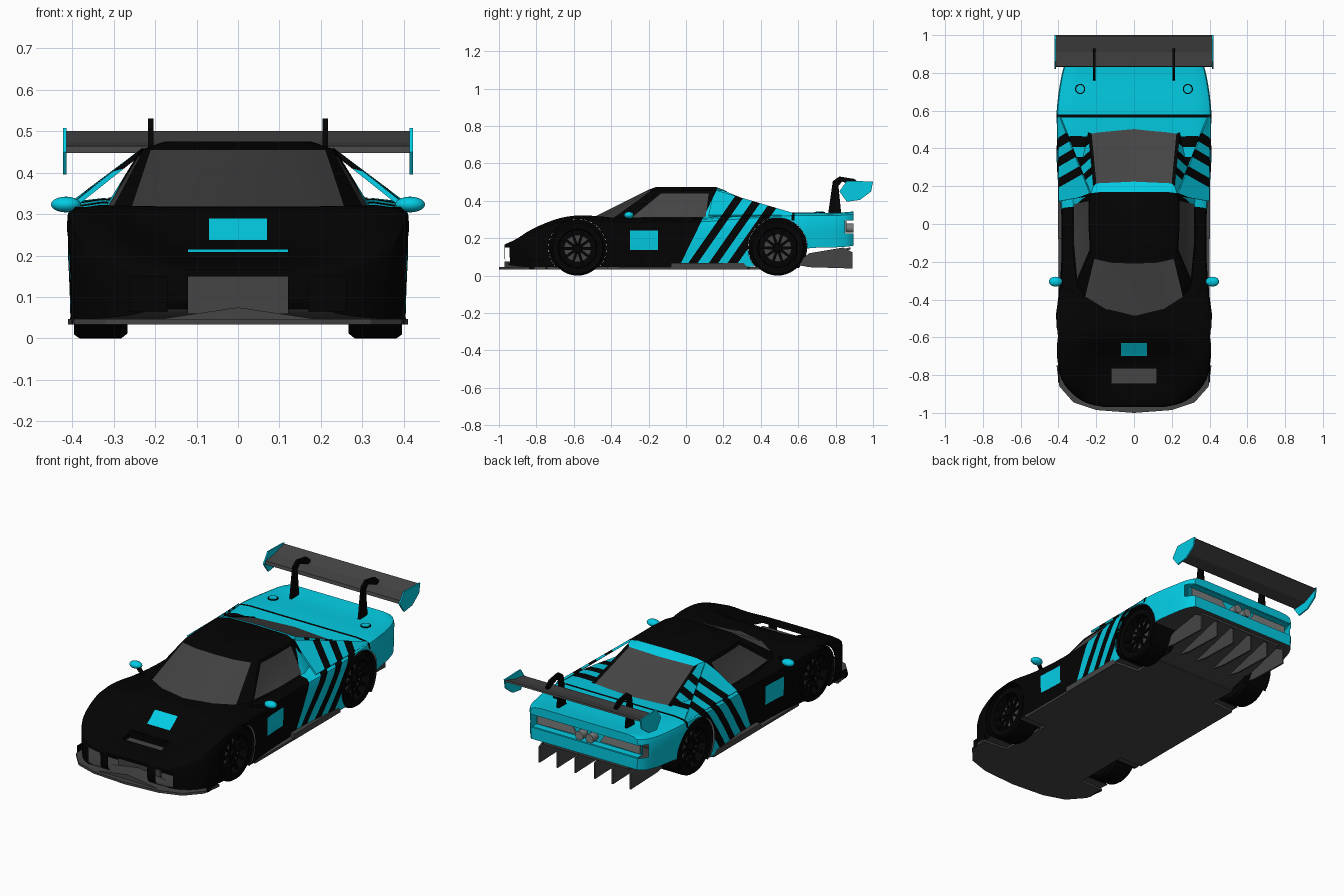
import bpy, bmesh, math
from mathutils import Vector

if "Cube" in bpy.data.objects:
    bpy.data.objects.remove(bpy.data.objects["Cube"], do_unlink=True)

BLACK, CYAN, GREY, LENS = range(4)
palette = []
for label, rgb in (("black paint", (.001, .001, .001)), ("cyan paint", (.001, .6, .77)),
                   ("carbon grey", (.058, .058, .058)), ("lamp grey", (.2, .21, .21))):
    mat = bpy.data.materials.new(label)
    mat.use_nodes = True
    mat.diffuse_color = (*rgb, 1)
    mat.node_tree.nodes["Principled BSDF"].inputs["Base Color"].default_value = (*rgb, 1)
    palette.append(mat)


def finish(name, bm, color=None, smooth=True):
    """Turn a bmesh into a named object."""
    bmesh.ops.recalc_face_normals(bm, faces=bm.faces)
    if color is not None:
        for f in bm.faces:
            f.material_index = color
    mesh = bpy.data.meshes.new(name)
    bm.to_mesh(mesh)
    bm.free()
    for mat in palette:
        mesh.materials.append(mat)
    obj = bpy.data.objects.new(name, mesh)
    bpy.context.collection.objects.link(obj)
    if smooth:
        for other in bpy.context.selected_objects:
            other.select_set(False)
        obj.select_set(True)
        bpy.context.view_layer.objects.active = obj
        bpy.ops.object.shade_smooth_by_angle(angle=math.radians(35))


def loft(bm, rings, caps=True):
    """Skin closed rings; returns one list of faces per band."""
    rows = [[bm.verts.new(p) for p in ring] for ring in rings]
    n = len(rows[0])
    bands = [[bm.faces.new((a[i], a[(i + 1) % n], b[(i + 1) % n], b[i])) for i in range(n)]
             for a, b in zip(rows, rows[1:])]
    if caps:
        bm.faces.new(rows[0])
        bm.faces.new(rows[-1])
    return bands


def prism(name, outline, axis, start, end, color):
    """Extrude an outline: (y, z) along x, (x, z) along y or (x, y) along z."""
    place = {"x": lambda p, d: (d, *p), "y": lambda p, d: (p[0], d, p[1]), "z": lambda p, d: (*p, d)}[axis]
    bm = bmesh.new()
    loft(bm, [[place(p, d) for p in outline] for d in (start, end)])
    finish(name, bm, color, False)


def box(name, x, y, z, color):
    prism(name, [(x[0], y[0]), (x[1], y[0]), (x[1], y[1]), (x[0], y[1])], "z", *z, color)


def circle(x, y, z, r, n=36):
    return [(x, y + r * math.cos(math.tau * i / n), z + r * math.sin(math.tau * i / n)) for i in range(n)]


def mirrored(half, skip_last=False):
    other = half[1:-1] if skip_last else half[1:]
    return half + [(-p[0], *p[1:]) for p in reversed(other)]


def slice_faces(bm, faces, point, normal):
    geom = set(faces)
    for f in faces:
        geom.update(f.verts)
        geom.update(f.edges)
    cut = bmesh.ops.bisect_plane(bm, geom=list(geom), dist=1e-5, plane_co=point, plane_no=normal)
    return {g for g in cut["geom"] if isinstance(g, bmesh.types.BMFace)}


def opening(bm, planes):
    """Remove the surface lying behind all the given planes."""
    faces = bm.faces[:]
    for point, normal in planes:
        faces = [f for f in slice_faces(bm, faces, point, normal)
                 if (f.calc_center_median() - Vector(point)).dot(normal) < 0]
    bmesh.ops.delete(bm, geom=faces, context="FACES")


def box_planes(low, high):
    for axis in range(3):
        normal = Vector([float(i == axis) for i in range(3)])
        yield normal * low[axis], -normal
        yield normal * high[axis], normal


# Slanted paint bands as (offset, lean): black ahead, then alternating, cyan behind
BANDS = [(-.06, .49)] + [(offset, .7) for offset in (-.035, .015, .075, .125, .175, .23)]


def paint_bands(bm):
    for offset, lean in BANDS:
        slice_faces(bm, bm.faces[:], (0, offset, 0), (0, 1, -lean))
    for f in bm.faces:
        if f.material_index == BLACK:
            c = f.calc_center_median()
            f.material_index = sum(c.y - lean * c.z > offset for offset, lean in BANDS) % 2


# Main body: y, half width, centre height, shoulder height, bottom
STATIONS = [Vector(s) for s in (
    (-.97, .15, .165, .165, .09), (-.95, .245, .175, .175, .06), (-.9, .325, .185, .2, .05),
    (-.82, .385, .2, .25, .045), (-.7, .408, .237, .3, .045), (-.6, .415, .308, .32, .045),
    (-.5, .415, .318, .32, .045), (-.38, .4, .31, .31, .045), (-.2, .385, .3, .305, .045),
    (.05, .385, .3, .307, .045), (.25, .405, .318, .322, .045), (.45, .412, .332, .336, .06),
    (.62, .408, .338, .338, .14), (.78, .385, .335, .335, .15), (.86, .36, .34, .34, .155),
    (.895, .33, .343, .343, .16))]


def body_ring(s):
    y, w, centre, top, low = s
    h = top - low
    side = [(.8, 0), (.94, .03), (.985, .08), (1, .2), (1, .5), (.985, 1)]
    return mirrored([(0, y, centre), (.4 * w, y, centre), (.62 * w, y, (centre + top) / 2)]
                    + [(k * w, y, top - drop * h) for k, drop in side])


rings = []
for i in range(len(STATIONS) - 1):
    p, a, b, q = (STATIONS[max(0, min(len(STATIONS) - 1, i + k))] for k in (-1, 0, 1, 2))
    for t in (0, 1 / 3, 2 / 3):
        rings.append(body_ring(a + (b - p) * t / 2 + (p * 2 - a * 5 + b * 4 - q) * t * t / 2
                               + (a * 3 - p - b * 3 + q) * t ** 3 / 2))
rings.append(body_ring(STATIONS[-1]))
bm = bmesh.new()
loft(bm, rings)
paint_bands(bm)
for normal, places in (((0, 1, 0), (-.7, -.63, -.3, -.15, .565, .58)),
                       ((1, 0, 0), (-.07, .07)), ((0, 0, 1), (.137, .24))):
    for d in places:
        slice_faces(bm, bm.faces[:], Vector(normal) * d, normal)
bmesh.ops.recalc_face_normals(bm, faces=bm.faces)
for f in bm.faces:
    c = f.calc_center_median()
    if f.normal.z < -.7:
        f.material_index = GREY
    elif .565 < c.y < .58 and c.z > .3:
        f.material_index = BLACK        # engine lid seam
    elif -.7 < c.y < -.63 and abs(c.x) < .07:
        f.material_index = CYAN         # hood number panel
    elif -.3 < c.y < -.15 and .137 < c.z < .24 and abs(c.x) > .3:
        f.material_index = CYAN         # door number panels

# Wheel arches, nose intakes, hood vent and tail recess
WHEELS = (("front", -.58, .145), ("rear", .49, .148))
for side in (1, -1):
    for label, y, r in WHEELS:
        hub = Vector((0, y, r + .003))
        spokes = [Vector(d) for d in circle(0, 0, 0, 1, 32)]
        opening(bm, [((side * .25, 0, 0), Vector((-side, 0, 0)))] + [(hub + d * (r + .01), d) for d in spokes])
        liner = bmesh.new()
        loft(liner, [circle(side * x, *hub.yz, k, 32) for x, k in ((.25, .02), (.25, r + .01), (.4, r + .01))], False)
        opening(liner, [((0, 0, .04), Vector((0, 0, 1)))])
        finish("arch_liner", liner, BLACK)
    low, high = sorted((side * .17, side * .26))
    opening(bm, box_planes((low, -2, .065), (high, -.83, .15)))
opening(bm, box_planes((-.12, -2, .06), (.12, -.85, .15)))
opening(bm, box_planes((-.12, -.845, .17), (.12, -.765, .5)))
opening(bm, box_planes((-1, .85, .225), (1, 2, .296)))
finish("body", bm)
box("radiator", (-.13, .13), (-.87, -.86), (.047, .16), GREY)
box("intake_back", (-.29, .29), (-.8, -.79), (.047, .16), BLACK)
box("vent_duct", (-.13, .13), (-.86, -.75), (.162, .17), GREY)
box("vent_wall", (-.14, .14), (-.764, -.755), (.165, .208), BLACK)
prism("tail_panel", [(.84, .221), (.888, .221), (.888, .226), (.85, .226), (.85, .295), (.888, .295),
                     (.888, .3), (.84, .3)], "x", -.325, .325, CYAN)

# Cabin with glass inset into its panels
base = [(0, -.52), (.15, -.48), (.262, -.4), (.31, -.33), (.33, -.1), (.33, .12), (.25, .57), (0, .6)]
roof = [(0, -.21), (.12, -.205), (.21, -.185), (.228, -.14), (.235, -.02), (.235, .14), (.215, .2), (0, .21)]
crown = [(x * .75, y * .75) for x, y in roof]
bm = bmesh.new()
bands = loft(bm, [mirrored([(x, y, z) for x, y in ring], True)
                  for ring, z in ((base, .3), (roof, .455), (crown, .475))])
for panel, margin in (((0, 1, 12, 13), .017), ((3, 4), .017), ((9, 10), .017), ((6, 7), .017)):
    faces = [bands[0][i] for i in panel]
    bmesh.ops.inset_region(bm, faces=faces, thickness=margin, depth=-.004, use_even_offset=True)
    for f in faces:
        f.material_index = GREY
paint_bands(bm)
for f in bm.faces:
    c = f.calc_center_median()
    if f.material_index == CYAN and c.y > .22 and abs(c.x) < .26:
        f.material_index = BLACK        # rear window frame
finish("cabin", bm)

# Triangular sail panels from the roof corners down to the rear fenders
for side in (1, -1):
    bm = bmesh.new()
    sail = []
    for i in range(9):
        t = i / 8
        foot = Vector((.4, .12 + .45 * t, .325))
        top = Vector((.23, .15 + .42 * t, .46)).lerp(Vector((.4, .15 + .42 * t, .332)), t * .97)
        line = [top, top.lerp(foot, .5), foot]
        line += [p - Vector((.007, 0, .009)) for p in reversed(line)]
        sail.append([(side * p.x, p.y, p.z) for p in line])
    loft(bm, sail)
    paint_bands(bm)
    finish("sail_panel", bm)

# Wheels
for side in (1, -1):
    for label, y, r in WHEELS:
        bm = bmesh.new()
        profile = ((-.065, .68), (-.065, .92), (-.05, 1), (.05, 1), (.064, .93), (.062, .72), (.02, .69))
        loft(bm, [circle(side * (.332 + x), y, r, r * k) for x, k in profile])
        finish(label + "_tyre", bm, BLACK)
        bm = bmesh.new()
        loft(bm, [circle(side * x, y, r, r * .5) for x in (.35, .362)])
        finish(label + "_brake_disc", bm, GREY)
        bm = bmesh.new()
        loft(bm, [circle(side * x, y, r, r * k, 16) for x, k in ((.36, .16), (.385, .14))])
        hub = Vector((0, y, r))
        for out in map(Vector, circle(0, 0, 0, 1, 10)):
            across = Vector((0, -out.z, out.y))
            spoke = []
            for k, x, wide in ((.1, .372, .008), (.71, .386, .006)):
                mid = hub + out * r * k
                spoke.append([mid + across * s * wide + Vector((side * (x + d), 0, 0))
                              for s, d in ((-1, -.01), (1, -.01), (1, 0), (-1, 0))])
            loft(bm, spoke)
        finish(label + "_spokes", bm, BLACK)

# Floor and splitter
floor = [(0, -1), (.2, -.985), (.32, -.945), (.395, -.86), (.41, -.75), (.26, -.74), (.26, -.42),
         (.4, -.42), (.4, .33), (.26, .34), (.26, .5), (0, .5)]
prism("floor_and_splitter", mirrored(floor, True), "z", .034, .047, GREY)
prism("splitter_hump", [(-.2, .045), (.2, .045), (0, .075)], "y", -.97, -.87, GREY)

# Rear diffuser ramp and strakes
prism("diffuser_ramp", [(.48, .034), (.88, .14), (.88, .152), (.48, .047)], "x", -.26, .26, GREY)
for x in (-.28, -.17, -.06, .06, .17, .28):
    prism("diffuser_strake", [(.58, .06), (.66, .045), (.89, .038), (.89, .125), (.84, .15), (.66, .12)],
          "x", x - .004, x + .004, GREY)

# Rear wing
wing = [(.83, .447), (.91, .452), (1, .493), (.995, .5), (.91, .474), (.835, .464)]
prism("wing", wing, "x", -.415, .415, GREY)
plate = [(.82, .45), (.86, .507), (1, .503), (.99, .45), (.93, .405), (.86, .395)]
neck = [(.76, .33), (.83, .33), (.815, .48), (.835, .503), (.92, .47), (.93, .49), (.9, .517),
        (.82, .53), (.785, .505)]
for side in (1, -1):
    prism("wing_end_plate", plate, "x", side * .414, side * .422, CYAN)
    prism("wing_support", neck, "x", side * .204, side * .217, BLACK)
    # Splitter fences and side skirts
    box("splitter_fence", sorted((side * .395, side * .402)), (-.84, -.75), (.034, .08), BLACK)
    box("side_skirt", sorted((side * .37, side * .403)), (-.08, .325), (.036, .068), GREY)
    # Tail lamps and exhausts
    lamp = [(.07, .235), (.318, .23), (.318, .292), (.11, .292)]
    prism("tail_lamp", [(side * x, z) for x, z in lamp], "y", .848, .857, LENS)
    bm = bmesh.new()
    bmesh.ops.create_cone(bm, cap_ends=True, segments=20, radius1=.024, radius2=.024, depth=.05)
    turn = Vector((0, 0, 1)).rotation_difference(Vector((0, 1, 0))).to_matrix()
    bmesh.ops.rotate(bm, verts=bm.verts, matrix=turn)
    bmesh.ops.translate(bm, verts=bm.verts, vec=(side * .032, .87, .254))
    finish("exhaust", bm, LENS)
    # Filler caps
    for name, radius, height, color in (("cap_ring", .027, .006, BLACK), ("filler_cap", .021, .009, CYAN)):
        bm = bmesh.new()
        bmesh.ops.create_cone(bm, cap_ends=True, segments=24, radius1=radius, radius2=radius, depth=height)
        bmesh.ops.translate(bm, verts=bm.verts, vec=(side * .285, .715, .337))
        finish(name, bm, color)
    # Door mirrors
    bm = bmesh.new()
    bmesh.ops.create_uvsphere(bm, u_segments=16, v_segments=10, radius=1)
    bmesh.ops.scale(bm, verts=bm.verts, vec=(.036, .026, .019))
    bmesh.ops.translate(bm, verts=bm.verts, vec=(side * .415, -.305, .323))
    finish("mirror", bm, CYAN)
    stalk = [(.32, -.36), (.34, -.365), (.41, -.31), (.39, -.3)]
    prism("mirror_stalk", [(side * x, y) for x, y in stalk], "z", .305, .317, BLACK)
